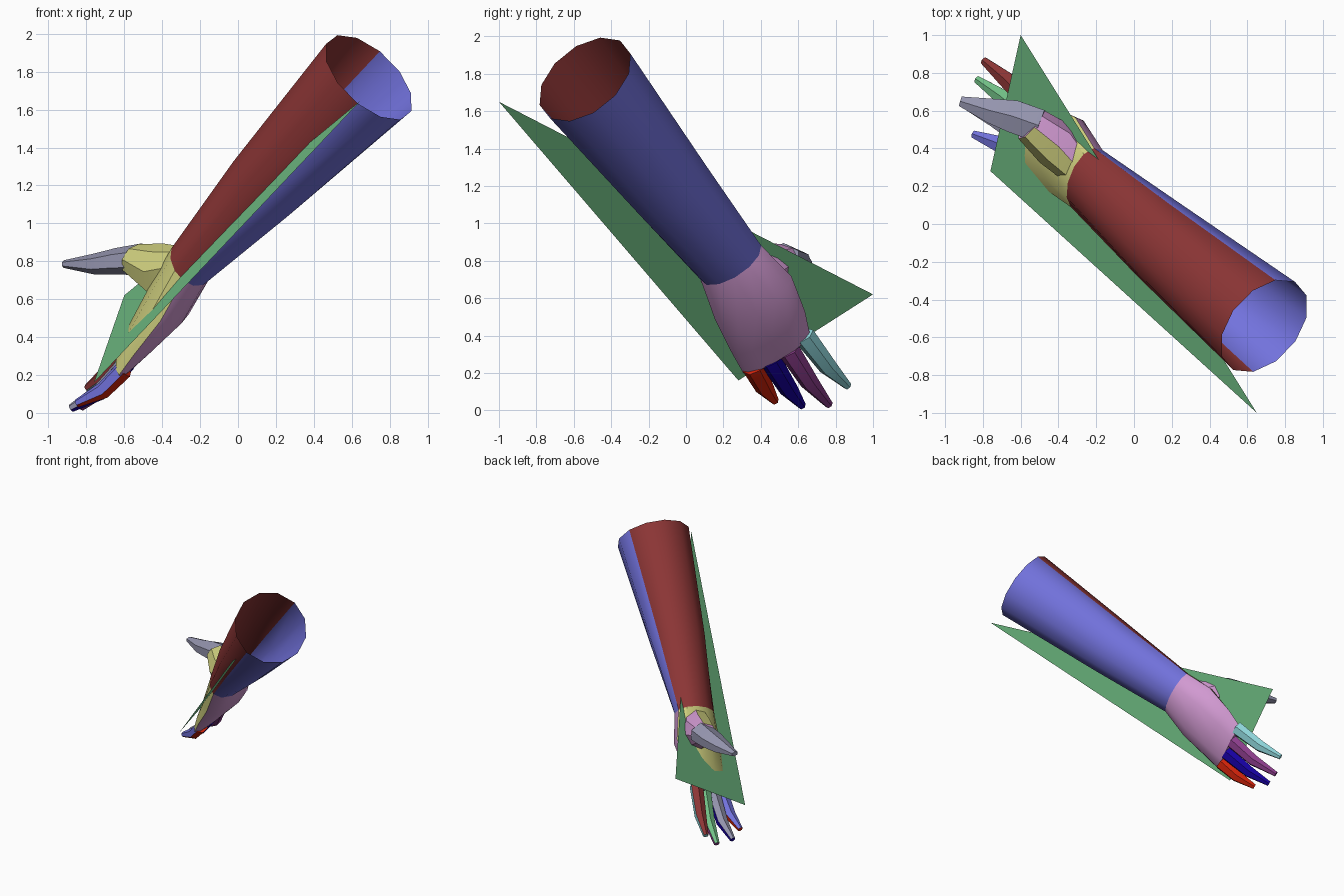
import bpy, bmesh, math
from mathutils import Vector

cube = bpy.data.objects.get("Cube")
if cube:
    bpy.data.objects.remove(cube)


def linear(c):
    return c / 12.92 if c <= 0.04045 else ((c + 0.055) / 1.055) ** 2.4


def material(name, r, g, b):
    m = bpy.data.materials.new(name)
    m.use_nodes = True
    col = (linear(r), linear(g), linear(b), 1)
    m.diffuse_color = col
    m.node_tree.nodes["Principled BSDF"].inputs["Base Color"].default_value = col
    return m


maroon = material("maroon", .55, .21, .21)
periwinkle = material("periwinkle", .45, .45, .87)
yellow = material("pale yellow", .82, .82, .5)
mauve = material("mauve", .82, .6, .82)
grey = material("blue grey", .58, .58, .68)
green = material("leaf green", .45, .76, .53)
teal = material("pale teal", .56, .84, .86)
purple = material("purple", .55, .24, .55)
navy = material("navy", .09, .0, .65)
red = material("bright red", .85, .14, .04)

# Arm frame: along the arm, across the hand, and out of the back of the hand
ALONG = Vector((-.6, .5, -.626)).normalized()
ACROSS = Vector((.2, .83, .47))
ACROSS = (ACROSS - ALONG * ACROSS.dot(ALONG)).normalized()


def finish(name, bm, mats, smooth):
    mesh = bpy.data.meshes.new(name)
    bm.to_mesh(mesh)
    bm.free()
    for m in mats:
        mesh.materials.append(m)
    obj = bpy.data.objects.new(name, mesh)
    bpy.context.collection.objects.link(obj)
    if smooth:
        bpy.ops.object.select_all(action="DESELECT")
        obj.select_set(True)
        bpy.context.view_layer.objects.active = obj
        bpy.ops.object.shade_smooth_by_angle(angle=math.radians(35))
    return obj


def loft(name, sections, back, palm, sides=6, across=ACROSS, along=None, caps=True):
    """Tube through (centre, half width, half depth); one colour per half."""
    bm = bmesh.new()
    pts = [Vector(s[0]) for s in sections]
    rings = []
    for i, (_, wide, deep) in enumerate(sections):
        t = along or (pts[min(i + 1, len(pts) - 1)] - pts[max(i - 1, 0)]).normalized()
        u = (across - t * across.dot(t)).normalized()
        n = t.cross(u)
        angles = [math.tau * k / sides for k in range(sides)]
        rings.append([bm.verts.new(pts[i] + u * wide * math.cos(a) + n * deep * math.sin(a))
                      for a in angles])
    for a, b in zip(rings, rings[1:]):
        for k in range(sides):
            j = (k + 1) % sides
            f = bm.faces.new((a[k], a[j], b[j], b[k]))
            f.material_index = 0 if k < sides // 2 else 1
    if caps:
        bm.faces.new(rings[0])
        bm.faces.new(rings[-1])
    bmesh.ops.recalc_face_normals(bm, faces=bm.faces)
    return finish(name, bm, [back, palm], True)


# Open forearm sleeve, then the palm starting on the same wrist ring
wrist = ((-.25, .24, .79), .19, .13)
loft("forearm", [((.69, -.54, 1.77), .285, .29), ((.14, -.09, 1.2), .23, .21), wrist],
     periwinkle, maroon, 12, along=ALONG, caps=False)
loft("palm", [wrist, ((-.36, .36, .6), .24, .13), ((-.5, .44, .42), .23, .09),
              ((-.585, .485, .3), .21, .055)], mauve, yellow, 12, along=ALONG)

# Thumb mound and thumb
UP = Vector((0, 0, 1))
loft("thumb_mound", [((-.29, .29, .77), .11, .1), ((-.41, .42, .745), .15, .13),
                     ((-.55, .53, .81), .085, .1)], mauve, yellow, 8, UP)
loft("thumb", [((-.5, .52, .81), .085, .1), ((-.64, .57, .8), .07, .1),
               ((-.76, .6, .785), .055, .075), ((-.92, .65, .785), .02, .03)],
     grey, grey, 6, UP)

# Fingers: base, middle joint, tip, back colour, palm colour
fingers = {
    "little_finger": ((-.6, .36, .23), (-.71, .42, .12), (-.85, .475, .05), red, periwinkle),
    "ring_finger": ((-.58, .45, .27), (-.73, .55, .11), (-.88, .62, .025), navy, grey),
    "middle_finger": ((-.56, .55, .32), (-.68, .66, .15), (-.83, .765, .03), purple, green),
    "index_finger": ((-.54, .63, .4), (-.67, .76, .23), (-.795, .865, .13), teal, maroon),
}
for name, (base, joint, tip, back, inner) in fingers.items():
    loft(name, [(base, .06, .05), (joint, .05, .045), (tip, .022, .022)], back, inner)

# Flat triangular sheet through the hand
bm = bmesh.new()
bm.faces.new([bm.verts.new(p) for p in
              ((.65, -1, 1.65), (-.76, .28, .16), (-.6, 1, .62))])
finish("triangle_sheet", bm, [green], False)
